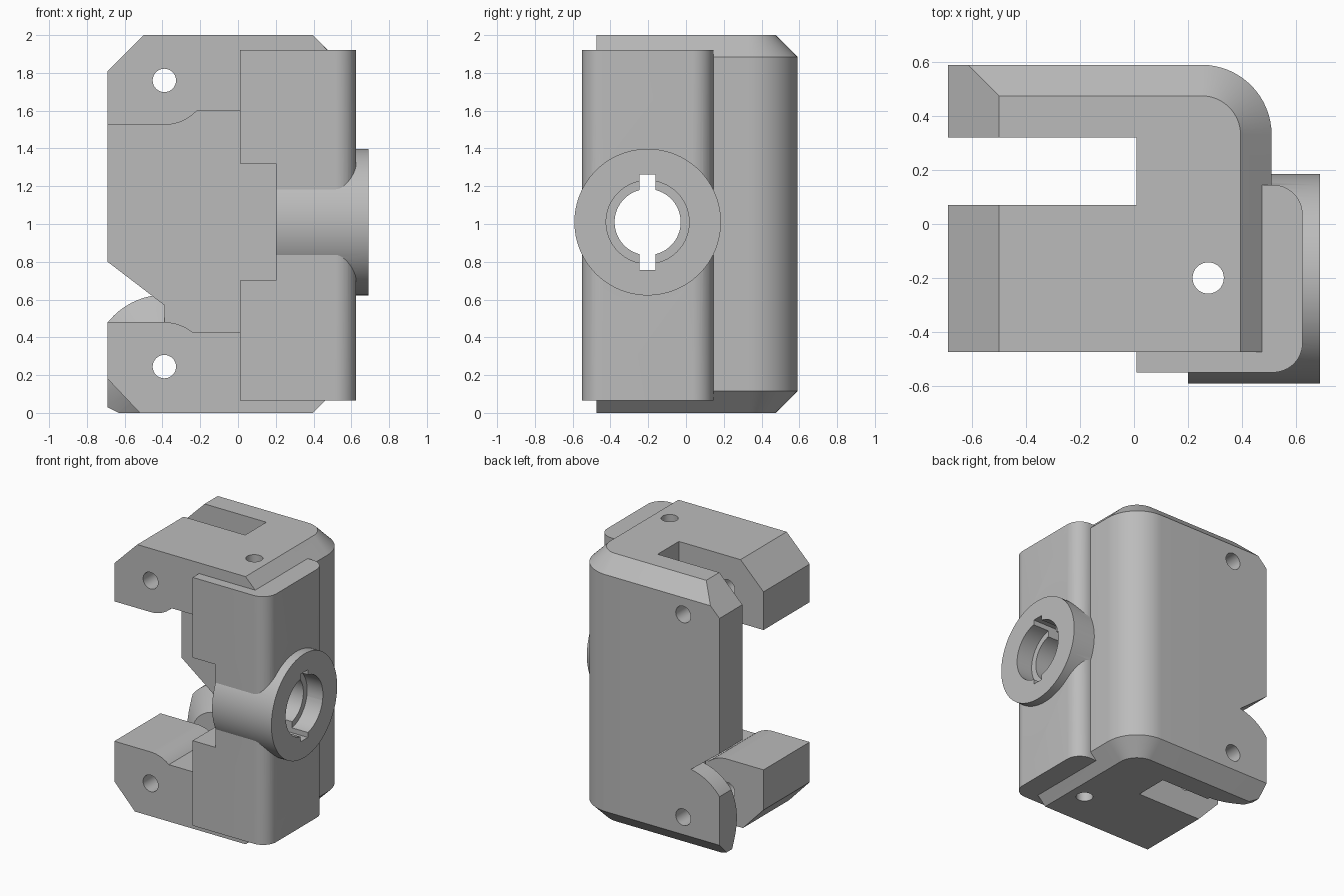
import bpy, bmesh
from math import sin, cos, radians

if "Cube" in bpy.data.objects:
    bpy.data.objects.remove(bpy.data.objects["Cube"])

grey = bpy.data.materials.new("plain_grey")
grey.use_nodes = True
grey.diffuse_color = (0.5, 0.5, 0.5, 1)
grey.node_tree.nodes["Principled BSDF"].inputs["Base Color"].default_value = (0.5, 0.5, 0.5, 1)


def arc(cx, cy, r, a0, a1, n=12):
    angles = [radians(a0 + (a1 - a0) * i / n) for i in range(n + 1)]
    return [(cx + r * cos(a), cy + r * sin(a)) for a in angles]


def circle(cx, cy, r, n=64):
    return arc(cx, cy, r, 0, 360, n)[:-1]


def rect(x0, x1, y0, y1):
    return [(x0, y0), (x1, y0), (x1, y1), (x0, y1)]


def loft(name, axis, rings):
    """Closed solid through (position, outline) sections along an axis."""
    place = {"X": lambda a, b, t: (t, a, b),
             "Y": lambda a, b, t: (a, t, b),
             "Z": lambda a, b, t: (a, b, t)}[axis]
    bm = bmesh.new()
    loops = [[bm.verts.new(place(a, b, t)) for a, b in pts] for t, pts in rings]
    bm.faces.new(loops[0])
    bm.faces.new(loops[-1])
    n = len(loops[0])
    for low, high in zip(loops, loops[1:]):
        for i in range(n):
            j = (i + 1) % n
            bm.faces.new((low[i], low[j], high[j], high[i]))
    bmesh.ops.recalc_face_normals(bm, faces=bm.faces)
    mesh = bpy.data.meshes.new(name)
    bm.to_mesh(mesh)
    bm.free()
    mesh.materials.append(grey)
    obj = bpy.data.objects.new(name, mesh)
    bpy.context.collection.objects.link(obj)
    return obj


def prism(name, axis, pts, lo, hi):
    return loft(name, axis, [(lo, pts), (hi, pts)])


def combine(target, tool, operation="DIFFERENCE"):
    """Apply a boolean and discard the tool."""
    mod = target.modifiers.new("bool", "BOOLEAN")
    mod.operation = operation
    mod.solver = "EXACT"
    mod.object = tool
    bpy.context.view_layer.objects.active = target
    bpy.ops.object.modifier_apply(modifier=mod.name)
    bpy.data.objects.remove(tool)


# Main block: rounded back corner, bevelled along the right and back rims
def footprint(inset):
    corner = arc(0.25, 0.33, 0.26 - inset, 0, 90, 16)
    return [(-0.69, -0.475), (0.51 - inset, -0.475)] + corner + [(-0.69, 0.59 - inset)]


BEVEL = 0.115
body = loft("hinge_body", "Z", [(0, footprint(BEVEL)), (BEVEL, footprint(0)),
                                (2 - BEVEL, footprint(0)), (2, footprint(BEVEL))])

# Left corner bevels: full depth on top, deeper on the arm than on the plate below
combine(body, prism("top_bevel", "Y", [(-0.79, 1.71), (-0.4, 2.1), (-0.79, 2.1)], -0.7, 0.7))
combine(body, prism("arm_bevel", "Y", [(-0.78, 0.275), (-0.425, -0.1), (-0.78, -0.1)], -0.7, 0.2))
combine(body, prism("plate_bevel", "Y", [(-0.79, 0.08), (-0.43, -0.1), (-0.79, -0.1)], 0.2, 0.7))

# Back plate: angled cut with a round, tapered lug below it
PIN_X, LOW_Z, HIGH_Z = -0.39, 0.245, 1.76
wedge = prism("lug_cutter", "Y", [(PIN_X, 0.57), (PIN_X, -0.2), (-0.8, -0.2), (-0.8, 0.884)], 0.3, 0.7)
lug = loft("lug", "Y", [(y, circle(PIN_X, LOW_Z, r))
                        for y, r in ((0.25, 0.134), (0.45, 0.38), (0.8, 0.38))])
combine(wedge, lug)
combine(body, wedge)

# Slot separating arms from plate, and the window between the two arms
combine(body, prism("slot", "Z", rect(-0.8, 0.01, 0.07, 0.32), -0.1, 2.1))
window = ([(-0.8, LOW_Z + 0.235)] + arc(PIN_X, LOW_Z, 0.235, 90, 50)
          + [(0.01, 0.425), (0.01, 1.6)]
          + arc(PIN_X, HIGH_Z, 0.235, -43, -90) + [(-0.8, HIGH_Z - 0.235)])
combine(body, prism("window", "Y", window, -0.7, 0.2))

# Cover block wrapped round the front right edge
cover_outline = ([(0.01, -0.55)] + arc(0.515, -0.44, 0.11, -90, 0)
                 + arc(0.515, 0.035, 0.11, 0, 90) + [(0.01, 0.145)])
combine(body, prism("cover", "Z", cover_outline, 0.065, 1.92), "UNION")

# Barrel for the lock
BY, BZ = -0.203, 1.01
combine(body, prism("barrel", "X", circle(BY, BZ, 0.388, 96), 0.15, 0.69), "UNION")

# Notch beside the barrel
combine(body, prism("notch", "Y", rect(-0.05, 0.2, 0.7, 1.32), -0.7, 0.32))

# Stepped bore with a keyway
combine(body, prism("bore", "X", circle(BY, BZ, 0.175), 0.1, 0.8))
combine(body, prism("counterbore", "X", circle(BY, BZ, 0.22), 0.56, 0.8))
combine(body, prism("keyway", "X", rect(BY - 0.042, BY + 0.042, BZ - 0.253, BZ + 0.253), 0.1, 0.8))

# Pin holes
for z in (LOW_Z, HIGH_Z):
    combine(body, prism("pin_hole", "Y", circle(PIN_X, z, 0.062, 32), -0.8, 0.8))
combine(body, prism("vertical_pin_hole", "Z", circle(0.275, -0.2, 0.058, 32), -0.1, 2.1))

bpy.ops.object.select_all(action="DESELECT")
body.select_set(True)
bpy.context.view_layer.objects.active = body
bpy.ops.object.shade_smooth_by_angle(angle=radians(25))
